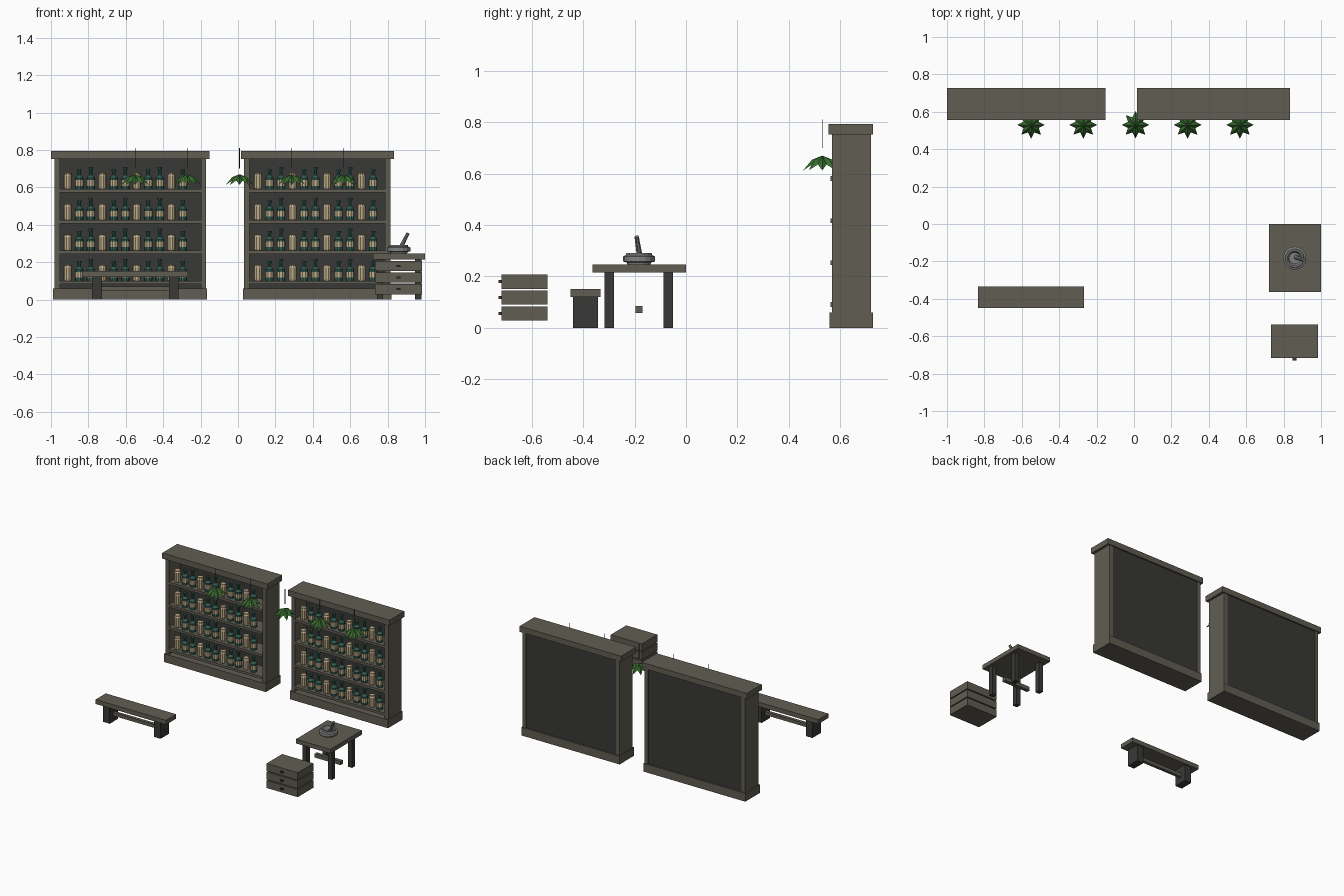
import bpy, bmesh
from math import cos, sin, pi
from mathutils import Vector

if "Cube" in bpy.data.objects:
    bpy.data.objects.remove(bpy.data.objects["Cube"])


def material(name, r, g, b):
    m = bpy.data.materials.new(name)
    m.diffuse_color = (r, g, b, 1)
    m.use_nodes = True
    m.node_tree.nodes["Principled BSDF"].inputs["Base Color"].default_value = m.diffuse_color
    return m


WOOD = material("wood", 0.12, 0.11, 0.085)
DARK = material("dark_wood", 0.04, 0.042, 0.037)
CREAM = material("cream", 0.52, 0.42, 0.25)
GLASS = material("green_glass", 0.03, 0.11, 0.085)
STONE = material("stone", 0.22, 0.23, 0.22)
LEAF = material("leaf", 0.04, 0.15, 0.03)


def finish(bm, name, mat):
    bmesh.ops.recalc_face_normals(bm, faces=bm.faces)
    return make_object(bm, name, mat)


def make_object(bm, name, mat):
    me = bpy.data.meshes.new(name)
    bm.to_mesh(me)
    bm.free()
    me.materials.append(mat)
    ob = bpy.data.objects.new(name, me)
    bpy.context.collection.objects.link(ob)
    return ob


def box(name, x0, x1, y0, y1, z0, z1, mat=WOOD):
    bm = bmesh.new()
    bmesh.ops.create_cube(bm, size=1)
    for v in bm.verts:
        v.co = ((x0 + x1) / 2 + v.co.x * (x1 - x0),
                (y0 + y1) / 2 + v.co.y * (y1 - y0),
                (z0 + z1) / 2 + v.co.z * (z1 - z0))
    return finish(bm, name, mat)


def lathe(name, profile, loc, mat, sides=10):
    """Turn (radius, height) points around z, capped at both ends."""
    bm = bmesh.new()
    rings = [[bm.verts.new((loc[0] + r * cos(2 * pi * i / sides),
                            loc[1] + r * sin(2 * pi * i / sides), loc[2] + z))
              for i in range(sides)] for r, z in profile]
    for a, b in zip(rings, rings[1:]):
        for i in range(sides):
            j = (i + 1) % sides
            bm.faces.new((a[i], a[j], b[j], b[i]))
    bm.faces.new(rings[0][::-1])
    bm.faces.new(rings[-1])
    return finish(bm, name, mat)


def rod(name, p, q, r0, r1, mat, sides=8):
    p, q = Vector(p), Vector(q)
    ob = lathe(name, [(r0, 0), (r1, (q - p).length)], (0, 0, 0), mat, sides)
    ob.location = p
    ob.rotation_euler = (q - p).to_track_quat('Z', 'Y').to_euler()
    return ob


def jar(x, y, z):
    lathe("jar", [(0.018, 0), (0.022, 0.006), (0.022, 0.072), (0.019, 0.077),
                  (0.019, 0.086)], (x, y, z), CREAM)


def bottle(x, y, z, h):
    lathe("bottle", [(0.022, 0), (0.022, 0.06), (0.009, 0.076), (0.009, h - 0.01),
                     (0.012, h - 0.01), (0.012, h)], (x, y, z), GLASS)
    lathe("bottle_label", [(0.0235, 0.018), (0.0235, 0.048)], (x, y, z), CREAM)


# Bookcases stocked with jars and bottles
def bookcase(x0, x1, first):
    box("crown", x0, x1, 0.555, 0.727, 0.752, 0.793)
    box("plinth", x0 + 0.012, x1 - 0.014, 0.558, 0.727, 0, 0.06)
    for a in (x0 + 0.018, x1 - 0.047):
        box("bookcase_side", a, a + 0.029, 0.567, 0.72, 0.06, 0.752)
    box("back_panel", x0 + 0.047, x1 - 0.047, 0.70, 0.716, 0.06, 0.752, DARK)
    for z in (0.10, 0.262, 0.425, 0.59):
        box("shelf", x0 + 0.047, x1 - 0.047, 0.563, 0.70, z - 0.018, z)
        for i in range(11):
            x = first + i * 0.0615
            if i % 3 == 0:
                jar(x, 0.603, z)
            else:
                bottle(x, 0.603, z, 0.105 if i % 3 == 1 else 0.118)


bookcase(-1.0, -0.152, -0.91)
bookcase(0.015, 0.834, 0.107)


# Hanging herb bunches: eight folded, drooping leaves on a cord
def herb(x, y):
    rod("cord", (x, y, 0.70), (x, y, 0.81), 0.002, 0.002, DARK, 6)
    bm = bmesh.new()
    for k in range(8):
        a = k * pi / 4
        u, w = Vector((cos(a), sin(a), 0)), Vector((-sin(a), cos(a), 0))
        c = Vector((x, y, 0))

        def pt(r, s, z):
            return bm.verts.new(c + u * r + w * s + Vector((0, 0, z)))
        root, ridge, tip = pt(0, 0, 0.67), pt(0.04, 0, 0.654), pt(0.074, 0, 0.613)
        left, right = pt(0.038, 0.018, 0.637), pt(0.038, -0.018, 0.637)
        for f in ((root, ridge, left), (ridge, tip, left),
                  (root, right, ridge), (ridge, right, tip)):
            bm.faces.new(f)
    make_object(bm, "herb_leaves", LEAF)


for i in range(5):
    herb(-0.55 + i * 0.279, 0.53)

# Bench
box("bench_seat", -0.834, -0.266, -0.45, -0.333, 0.12, 0.152)
for a in (-0.78, -0.37):
    box("bench_leg", a, a + 0.053, -0.44, -0.343, 0, 0.12, DARK)
box("bench_stretcher", -0.73, -0.37, -0.403, -0.38, 0.045, 0.07)

# Work table
box("table_top", 0.722, 1.0, -0.363, 0, 0.215, 0.246)
for a in (0.742, 0.947):
    for b in (-0.317, -0.087):
        box("table_leg", a, a + 0.034, b, b + 0.036, 0, 0.215, DARK)
box("table_stretcher", 0.755, 0.965, -0.197, -0.17, 0.058, 0.085)

# Mortar with a hollow bowl, and pestle
lathe("mortar", [(0.045, 0), (0.047, 0.008), (0.062, 0.012), (0.062, 0.032),
                 (0.051, 0.037), (0.049, 0.046), (0.040, 0.046), (0.030, 0.022)],
      (0.859, -0.183, 0.246), STONE, 16)
rod("pestle", (0.865, -0.178, 0.268), (0.909, -0.192, 0.355), 0.012, 0.009, STONE)

# Stack of three drawers with pulls
for i in range(3):
    z = 0.028 + i * 0.062
    box("drawer", 0.733, 0.984, -0.717, -0.538, z, z + 0.055)
    box("drawer_pull", 0.848, 0.868, -0.729, -0.717, z + 0.022, z + 0.034, DARK)
